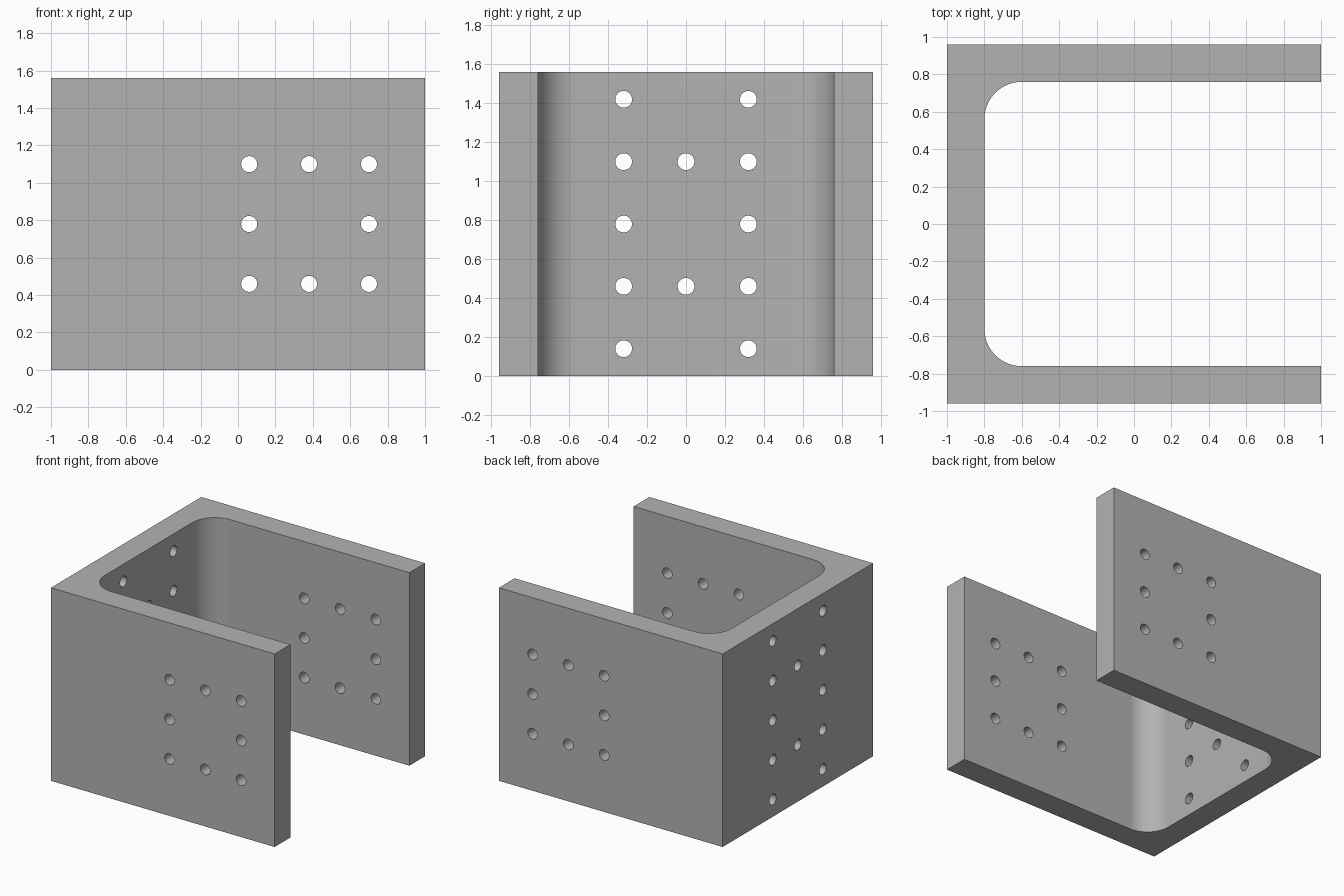
import bpy
import bmesh
from math import cos, sin, pi
from mathutils import Matrix

old = bpy.data.objects.get("Cube")
if old:
    bpy.data.objects.remove(old, do_unlink=True)

HEIGHT, HALF_X, HALF_Y, WALL = 1.56, 1.0, 0.96, 0.2
FILLET, STEPS = 0.2, 20
HOLE_RADIUS, HOLE_SIDES = 0.043, 32

grey = bpy.data.materials.new("plain grey")
grey.use_nodes = True
colour = (0.45, 0.45, 0.45, 1)
grey.diffuse_color = colour
grey.node_tree.nodes["Principled BSDF"].inputs["Base Color"].default_value = colour


def make_object(name, bm):
    bmesh.ops.recalc_face_normals(bm, faces=bm.faces)
    mesh = bpy.data.meshes.new(name)
    bm.to_mesh(mesh)
    bm.free()
    mesh.materials.append(grey)
    obj = bpy.data.objects.new(name, mesh)
    bpy.context.collection.objects.link(obj)
    return obj


# Channel profile: half outline with a rounded inner corner, then its mirror
cx, cy = -HALF_X + WALL + FILLET, HALF_Y - WALL - FILLET
half = [(-HALF_X, HALF_Y), (HALF_X, HALF_Y), (HALF_X, HALF_Y - WALL)]
for i in range(STEPS + 1):
    a = pi / 2 * (1 + i / STEPS)
    half.append((cx + FILLET * cos(a), cy + FILLET * sin(a)))
outline = half + [(x, -y) for x, y in reversed(half)]

bm = bmesh.new()
base = bm.faces.new([bm.verts.new((x, y, 0)) for x, y in outline])
grown = bmesh.ops.extrude_face_region(bm, geom=[base], use_keep_orig=True)
top = [v for v in grown["geom"] if isinstance(v, bmesh.types.BMVert)]
bmesh.ops.translate(bm, verts=top, vec=(0, 0, HEIGHT))
bracket = make_object("channel_bracket", bm)

# Bolt holes: a ring of eight through both flanges, twelve through the web
bm = bmesh.new()


def add_drill(centre, axis, length):
    turn = Matrix.Rotation(pi / 2, 4, axis)
    bmesh.ops.create_cone(bm, cap_ends=True, segments=HOLE_SIDES,
                          radius1=HOLE_RADIUS, radius2=HOLE_RADIUS, depth=length,
                          matrix=Matrix.Translation(centre) @ turn)


PITCH, MID = 0.32, HEIGHT / 2
for i in (-1, 0, 1):
    for k in (-1, 0, 1):
        if i or k:
            add_drill((0.38 + i * PITCH, 0, MID + k * PITCH), 'X', 2.4)
for k in range(-2, 3):
    for i in ((-1, 0, 1) if abs(k) == 1 else (-1, 1)):
        add_drill((-HALF_X + WALL / 2, i * PITCH, MID + k * PITCH), 'Y', 0.4)
drills = make_object("hole_cutter", bm)
drills.hide_render = True

# Cut the holes and keep only the finished bracket
cut = bracket.modifiers.new("holes", 'BOOLEAN')
cut.operation = 'DIFFERENCE'
cut.solver = 'EXACT'
cut.object = drills
bpy.ops.object.select_all(action='DESELECT')
bracket.select_set(True)
bpy.context.view_layer.objects.active = bracket
bpy.ops.object.modifier_apply(modifier=cut.name)
bpy.data.objects.remove(drills, do_unlink=True)

# Smooth fillets and hole walls, crisp edges elsewhere
bpy.ops.object.shade_smooth_by_angle(angle=pi / 6)
